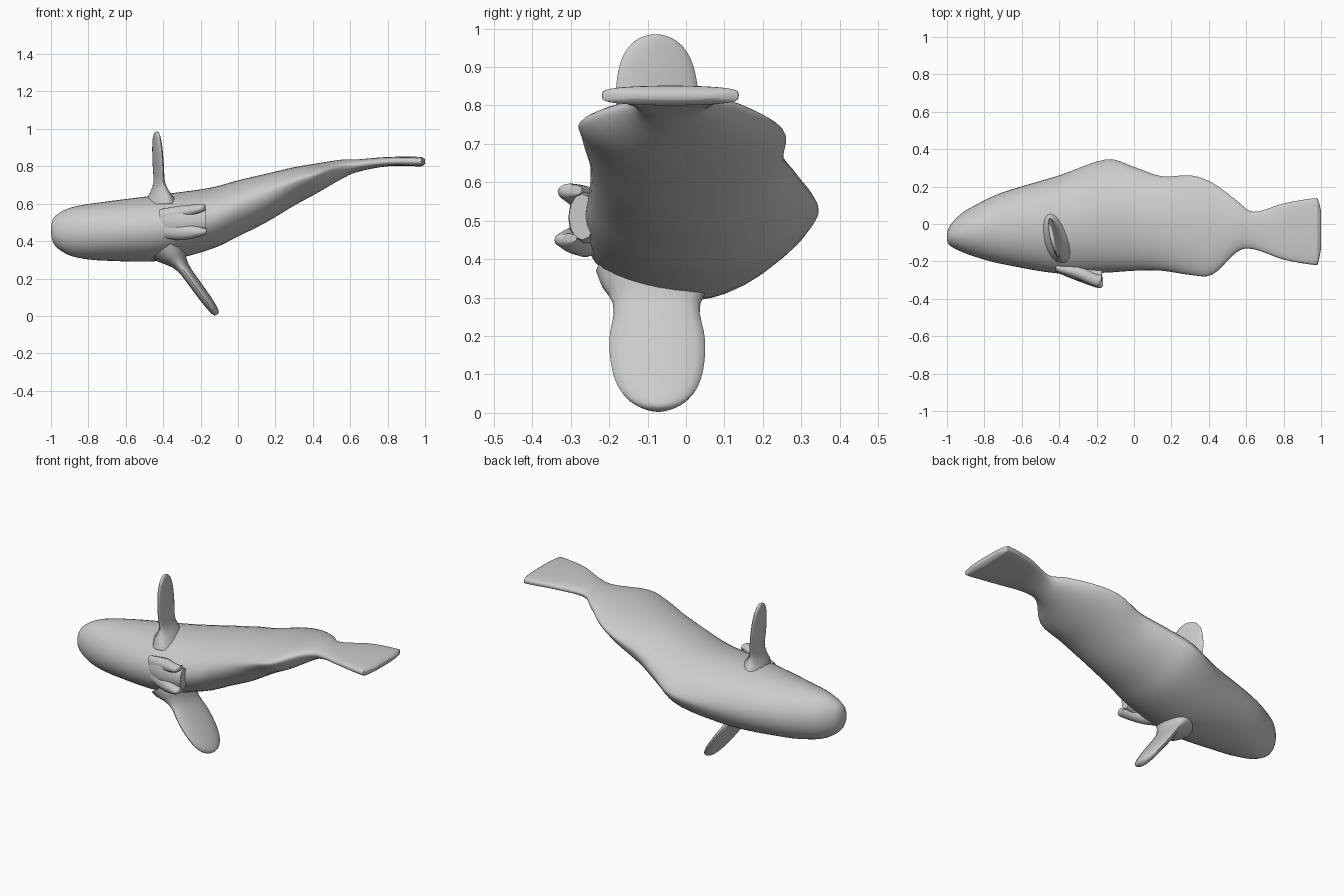
import bpy, bmesh, math
from mathutils import Vector

if "Cube" in bpy.data.objects:
    bpy.data.objects.remove(bpy.data.objects["Cube"])

grey = bpy.data.materials.new("soft grey")
grey.diffuse_color = (0.6, 0.6, 0.6, 1)
grey.use_nodes = True
grey.node_tree.nodes["Principled BSDF"].inputs["Base Color"].default_value = grey.diffuse_color


def spline(rows, steps):
    """Resample rows of numbers with a Catmull-Rom spline."""
    out = []
    for i in range(len(rows) - 1):
        p0, p1, p2, p3 = (rows[max(0, min(len(rows) - 1, i + k))] for k in (-1, 0, 1, 2))
        for s in range(steps):
            t = s / steps
            out.append([b + 0.5 * t * (c - a + t * (2*a - 5*b + 4*c - d + t * (3*(b - c) + d - a)))
                        for a, b, c, d in zip(p0, p1, p2, p3)])
    return out + [list(rows[-1])]


def circle(n):
    return [(math.cos(2 * math.pi * i / n), math.sin(2 * math.pi * i / n)) for i in range(n)]


def bump(x, centre, width):
    return math.exp(-((x - centre) / width) ** 2)


def ramp(x, a, b):
    t = max(0, min(1, (x - a) / (b - a)))
    return t * t * (3 - 2 * t)


def loft(name, rings):
    """Skin closed rings of points into one capped smooth mesh."""
    bm = bmesh.new()
    loops = [[bm.verts.new(p) for p in ring] for ring in rings]
    n = len(loops[0])
    for a, b in zip(loops, loops[1:]):
        for i in range(n):
            j = (i + 1) % n
            bm.faces.new((a[i], a[j], b[j], b[i]))
    bm.faces.new(loops[0])
    bm.faces.new(loops[-1])
    bmesh.ops.recalc_face_normals(bm, faces=bm.faces)
    mesh = bpy.data.meshes.new(name)
    bm.to_mesh(mesh)
    bm.free()
    mesh.materials.append(grey)
    ob = bpy.data.objects.new(name, mesh)
    bpy.context.collection.objects.link(ob)
    bpy.ops.object.select_all(action='DESELECT')
    ob.select_set(True)
    bpy.context.view_layer.objects.active = ob
    bpy.ops.object.shade_smooth_by_angle(angle=math.radians(50))


def body_ring(x, y0, y1, z0, z1):
    """Cross-section: pinched into a ridge along the back, squared off at the tail fluke."""
    edge = z0 + (z1 - z0) * (0.5 + 0.15 * ramp(x, -0.2, 0.4) - 0.13 * ramp(x, 0.5, 0.8))
    both = 1 + 0.3 * bump(x, 0.37, 0.15) - 0.5 * ramp(x, 0.55, 0.88)
    ring = []
    for c, s in circle(40):
        p = both + (0.4 * bump(x, -0.12, 0.25) if c > 0 else 0)
        half = z1 - edge if s > 0 else edge - z0
        ring.append((x, (y0 + y1) / 2 + c * (y1 - y0) / 2,
                     edge + half * math.copysign(abs(s) ** p, s)))
    return ring


# Body with tail: x, belly y, back y, low z, high z
body = [
    (-1.0, -.085, -.055, .445, .475),
    (-.985, -.115, -.01, .385, .525),
    (-.93, -.145, .05, .338, .565),
    (-.85, -.175, .1, .31, .59),
    (-.7, -.215, .17, .295, .612),
    (-.4, -.265, .26, .295, .65),
    (-.15, -.26, .345, .355, .685),
    (0, -.25, .305, .425, .725),
    (.15, -.25, .255, .5, .76),
    (.3, -.272, .26, .59, .795),
    (.42, -.27, .22, .655, .815),
    (.55, -.15, .125, .73, .835),
    (.64, -.135, .065, .77, .837),
    (.8, -.19, .11, .8, .85),
    (.96, -.218, .137, .8, .851),
    (.985, -.205, .125, .802, .848),
    (1.0, -.13, .07, .815, .837),
]
loft("body", [body_ring(*r) for r in spline(body, 4)])


def flipper(name, root, tip, width, thick, flare, neck, skew, steps=24):
    """Rounded paddle with a narrow neck and a root that flares into the body."""
    root, tip = Vector(root), Vector(tip)
    d = (tip - root).normalized()
    wide, thin = Vector((skew, 1, 0)), Vector((d.z, 0, -d.x))
    rings = []
    for k in range(steps + 1):
        t = 1 - (1 - 0.995 * k / steps) ** 2
        end = math.sqrt(1 - t ** 6)
        w = (width * (1 - neck * bump(t, 0.27, 0.15)) + 0.03 * bump(t, 0, 0.15)) * end
        h = (thick + flare * bump(t, 0, 0.19)) * math.sqrt(end)
        rings.append([root.lerp(tip, t) + wide * w * c + thin * h * s for c, s in circle(20)])
    loft(name, rings)


# Raised flipper, and lowered flipper swept toward the tail
flipper("upper_flipper", (-.415, -.07, .6), (-.436, -.079, .985), .11, .018, .06, .13, -.22)
flipper("lower_flipper", (-.375, -.078, .37), (-.112, -.072, .008), .127, .03, .07, .13, .06)


def nub(name, rows):
    """Short ridge along x: rows are x, y, z, half depth, half height."""
    loft(name, [[(x, y + a * c, z + b * s) for c, s in circle(12)]
                for x, y, z, a, b in spline(rows, 4)])


# Broken fin stub: two ridges joined by a hollow web
nub("stub_lower_ridge", [(-.42, -.235, .46, .02, .04), (-.3, -.265, .45, .04, .045),
                         (-.19, -.31, .45, .033, .022), (-.165, -.305, .455, .022, .012)])
nub("stub_upper_ridge", [(-.42, -.235, .53, .02, .04), (-.3, -.26, .555, .035, .035),
                         (-.2, -.302, .575, .032, .022), (-.175, -.29, .58, .02, .014)])
nub("stub_web", [(-.42, -.235, .5, .02, .05), (-.3, -.262, .505, .04, .075),
                 (-.17, -.27, .51, .035, .06)])
